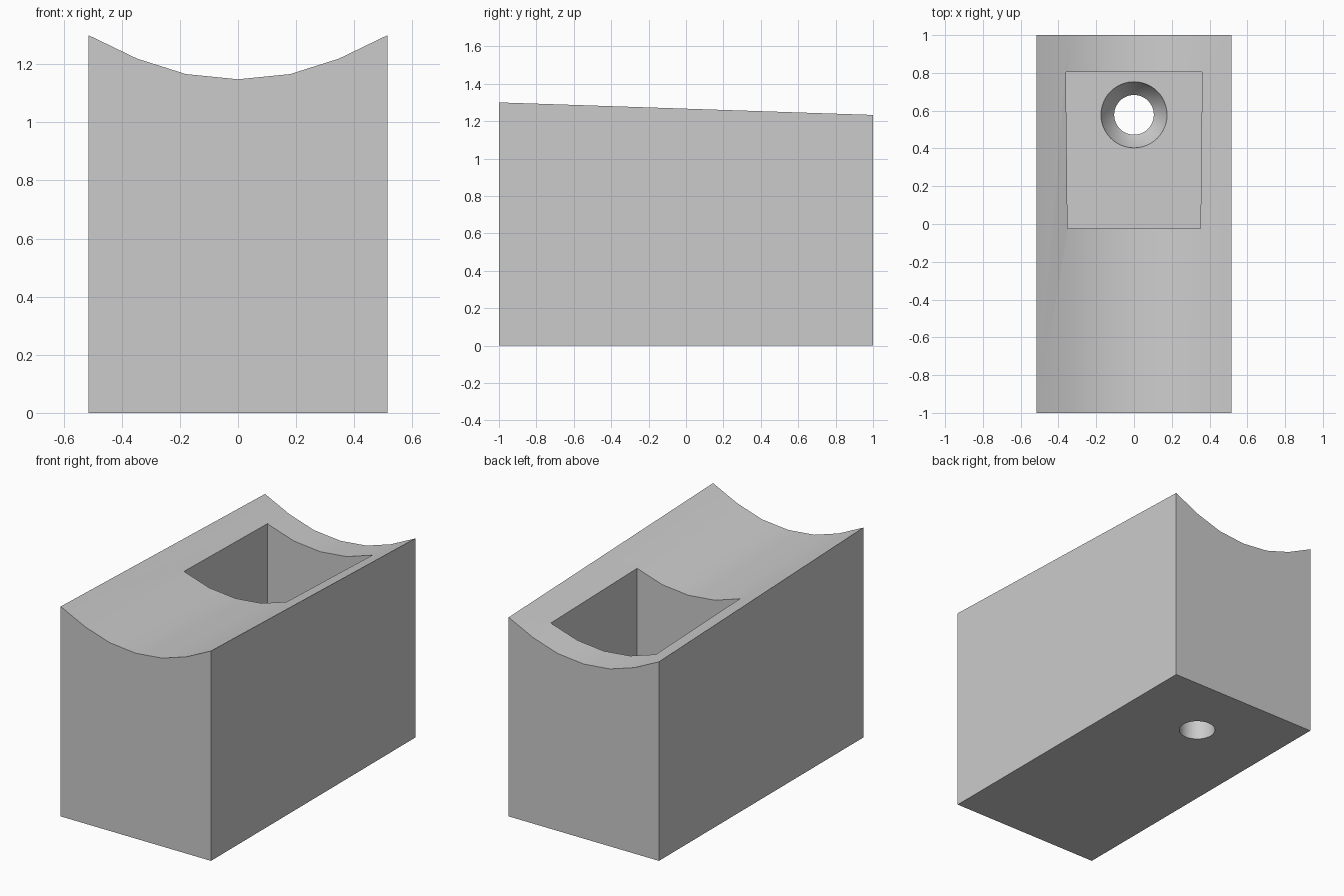
import bpy
import bmesh
import math

old = bpy.data.objects.get("Cube")
if old:
    bpy.data.objects.remove(old, do_unlink=True)

HALF_W, HALF_L = 0.515, 1.0
FLOOR_Z = 0.25
HOLE_Y = 0.578

grey = bpy.data.materials.new("plain_grey")
grey.use_nodes = True
colour = (0.6, 0.6, 0.6, 1)
grey.diffuse_color = colour
grey.node_tree.nodes["Principled BSDF"].inputs["Base Color"].default_value = colour


def loft(name, rings):
    """Closed solid through a list of rings with equal point counts."""
    bm = bmesh.new()
    loops = [[bm.verts.new(p) for p in ring] for ring in rings]
    n = len(loops[0])
    for a, b in zip(loops, loops[1:]):
        for i in range(n):
            j = (i + 1) % n
            bm.faces.new((a[i], a[j], b[j], b[i]))
    bm.faces.new(loops[0][::-1])
    bm.faces.new(loops[-1])
    bmesh.ops.recalc_face_normals(bm, faces=bm.faces)
    mesh = bpy.data.meshes.new(name)
    bm.to_mesh(mesh)
    bm.free()
    mesh.materials.append(grey)
    obj = bpy.data.objects.new(name, mesh)
    bpy.context.collection.objects.link(obj)
    return obj


def cut(target, cutter):
    """Subtract the cutter and discard it."""
    cutter.hide_render = True
    bpy.context.view_layer.objects.active = target
    mod = target.modifiers.new("cut", "BOOLEAN")
    mod.operation = "DIFFERENCE"
    mod.solver = "EXACT"
    mod.object = cutter
    bpy.ops.object.modifier_apply(modifier=mod.name)
    bpy.data.objects.remove(cutter, do_unlink=True)


# Block with a hollowed saddle top that slopes down to the back
half_arc = [(0.18, 0.018), (0.347, 0.071), (HALF_W, 0.152)]
arc = [(-x, z) for x, z in reversed(half_arc)] + [(0, 0)] + half_arc


def section(y, low_z):
    base = [(HALF_W, y, 0), (-HALF_W, y, 0)]
    return base + [(x, y, low_z + z) for x, z in arc]


block = loft("saddle_block", [section(-HALF_L, 1.148), section(HALF_L, 1.081)])

# Pocket, slightly wider toward the back
plan = [(-0.352, -0.025), (0.352, -0.025), (0.361, 0.805), (-0.361, 0.805)]
cut(block, loft("pocket_cutter", [[(x, y, z) for x, y in plan] for z in (FLOOR_Z, 2)]))

# Countersunk screw hole through the pocket floor
profile = [(0.105, -0.1), (0.105, FLOOR_Z - 0.09), (0.17, FLOOR_Z - 0.02),
           (0.175, FLOOR_Z), (0.175, FLOOR_Z + 0.1)]
SIDES = 48
angles = [math.tau * i / SIDES for i in range(SIDES)]
cut(block, loft("screw_hole_cutter",
                [[(r * math.cos(a), HOLE_Y + r * math.sin(a), z) for a in angles]
                 for r, z in profile]))

# Smooth the saddle and the hole, keep the edges sharp
bpy.ops.object.select_all(action="DESELECT")
block.select_set(True)
bpy.context.view_layer.objects.active = block
bpy.ops.object.shade_smooth_by_angle(angle=math.radians(30))
